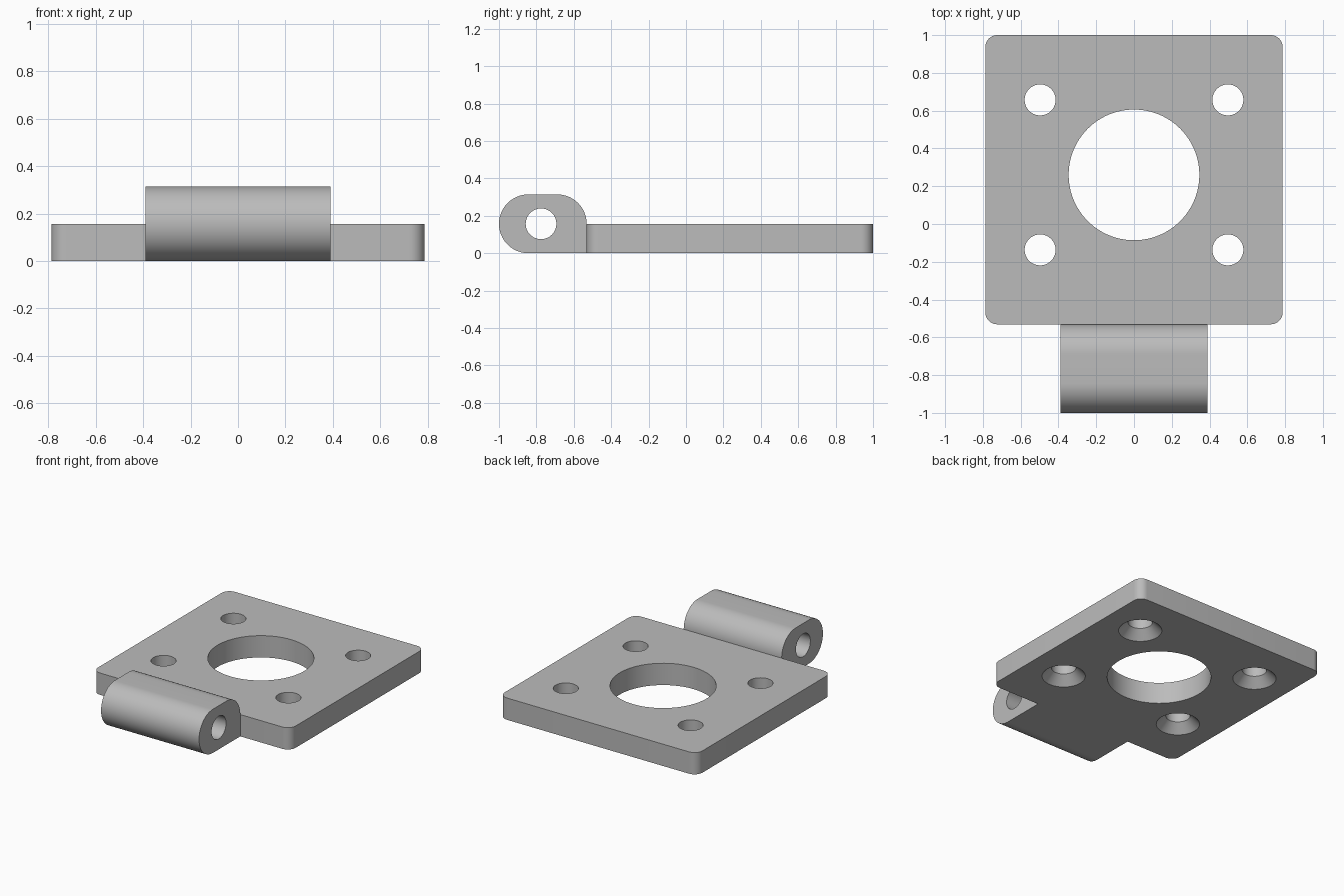
import bpy, bmesh, math
from mathutils import Matrix

if "Cube" in bpy.data.objects:
    bpy.data.objects.remove(bpy.data.objects["Cube"])

T = 0.157            # plate thickness, also the knuckle radius
JOIN_Y = -0.531      # line where the knuckle meets the plate

grey = bpy.data.materials.new("plain_grey")
grey.diffuse_color = (0.5, 0.5, 0.5, 1)
grey.use_nodes = True
grey.node_tree.nodes["Principled BSDF"].inputs["Base Color"].default_value = grey.diffuse_color


def make_object(name, bm):
    bmesh.ops.recalc_face_normals(bm, faces=bm.faces)
    mesh = bpy.data.meshes.new(name)
    bm.to_mesh(mesh)
    bm.free()
    mesh.materials.append(grey)
    obj = bpy.data.objects.new(name, mesh)
    bpy.context.collection.objects.link(obj)
    return obj


def arc(cx, cy, r, a0, a1, n):
    return [(cx + r * math.cos(math.radians(a0 + (a1 - a0) * i / n)),
             cy + r * math.sin(math.radians(a0 + (a1 - a0) * i / n))) for i in range(n + 1)]


def prism(name, points, depth_vec):
    bm = bmesh.new()
    face = bm.faces.new([bm.verts.new(p) for p in points])
    new = bmesh.ops.extrude_face_region(bm, geom=[face])["geom"]
    bmesh.ops.translate(bm, vec=depth_vec, verts=[v for v in new if isinstance(v, bmesh.types.BMVert)])
    return make_object(name, bm)


def turned(name, profile, matrix, n=64):
    """Closed solid of revolution from (radius, height) pairs."""
    bm = bmesh.new()
    rings = [[bm.verts.new((r * math.cos(2 * math.pi * i / n), r * math.sin(2 * math.pi * i / n), z))
              for i in range(n)] for r, z in profile]
    for a, b in zip(rings, rings[1:]):
        for i in range(n):
            j = (i + 1) % n
            bm.faces.new((a[i], a[j], b[j], b[i]))
    bm.faces.new(rings[0][::-1])
    bm.faces.new(rings[-1])
    bm.transform(matrix)
    return make_object(name, bm)


def combine(target, other, operation):
    mod = target.modifiers.new(operation.lower(), 'BOOLEAN')
    mod.operation, mod.solver, mod.object = operation, 'EXACT', other
    bpy.ops.object.select_all(action='DESELECT')
    bpy.context.view_layer.objects.active = target
    target.select_set(True)
    bpy.ops.object.modifier_apply(modifier=mod.name)
    bpy.data.objects.remove(other, do_unlink=True)


# Plate with rounded corners
X, R = 0.787, 0.063
outline = (arc(X - R, 1 - R, R, 0, 90, 10) + arc(-X + R, 1 - R, R, 90, 180, 10)
           + arc(-X + R, JOIN_Y + R, R, 180, 270, 10) + arc(X - R, JOIN_Y + R, R, 270, 360, 10))
plate = prism("hinge_plate", [(x, y, 0) for x, y in outline], (0, 0, T))

# Knuckle: rounded at the front and upper back, square at the lower back
W = 0.39
side = (arc(JOIN_Y - T, T, T, 0, 90, 20) + arc(-1 + T, T, T, 90, 270, 40) + [(JOIN_Y, 0)])
knuckle = prism("knuckle", [(-W, y, z) for y, z in side], (2 * W, 0, 0))

# Pin bore through the knuckle
bore = turned("bore_cutter", [(0.082, -0.6), (0.082, 0.6)],
              Matrix.Translation((0, -0.775, T)) @ Matrix.Rotation(math.pi / 2, 4, 'Y'))
combine(knuckle, bore, 'DIFFERENCE')

# Large centre hole
CY = 0.26
combine(plate, turned("centre_cutter", [(0.346, -0.1), (0.346, 0.3)],
                      Matrix.Translation((0, CY, 0)), 96), 'DIFFERENCE')

# Four screw holes, countersunk from below
for sx in (-1, 1):
    for sy in (-1, 1):
        cutter = turned("screw_cutter", [(0.164, -0.02), (0.082, 0.064), (0.082, 0.3)],
                        Matrix.Translation((sx * 0.497, CY + sy * 0.397, 0)))
        combine(plate, cutter, 'DIFFERENCE')

# Fuse into one solid and smooth the curved walls
combine(plate, knuckle, 'UNION')
bpy.ops.object.shade_smooth_by_angle(angle=math.radians(30))
